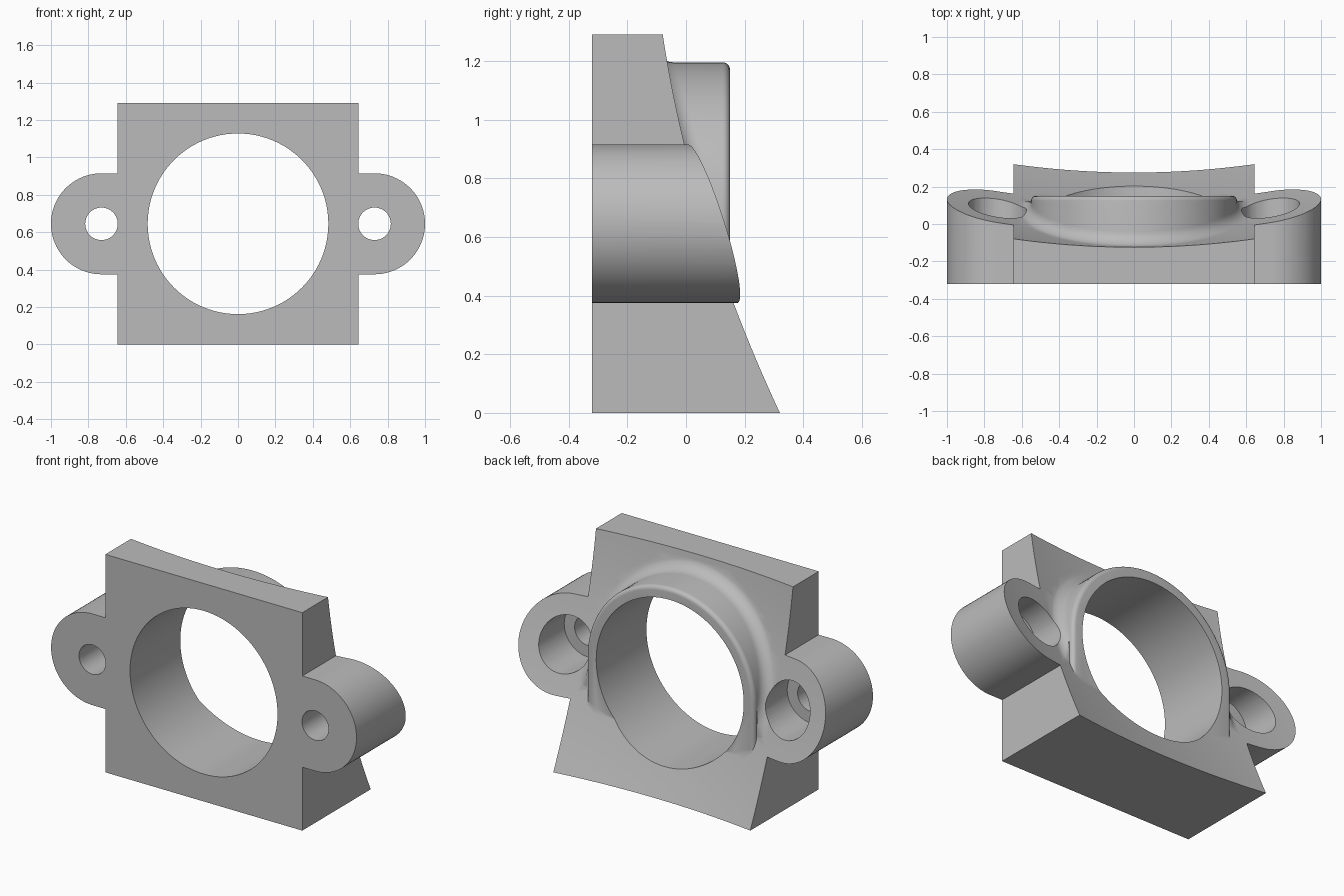
import bpy, bmesh
from math import sin, cos, pi, sqrt

old = bpy.data.objects.get("Cube")
if old:
    bpy.data.objects.remove(old, do_unlink=True)

MID = 0.645          # height of the bore axis and half width of the block
FRONT = -0.32
LUG_X = 0.73

grey = bpy.data.materials.new("plain grey")
grey.use_nodes = True
grey.diffuse_color = (0.5, 0.5, 0.5, 1)
grey.node_tree.nodes["Principled BSDF"].inputs["Base Color"].default_value = (0.5, 0.5, 0.5, 1)


def back(x, z):
    """Depth of the leaning, hollow back surface."""
    return 0.275 - 0.467 * z + 0.122 * z * z + 0.108 * x * x


def loft(name, rings):
    """Closed solid through matching rings of points."""
    bm = bmesh.new()
    loops = [[bm.verts.new(p) for p in ring] for ring in rings]
    n = len(loops[0])
    for a, b in zip(loops, loops[1:]):
        for i in range(n):
            j = (i + 1) % n
            bm.faces.new((a[i], a[j], b[j], b[i]))
    bm.faces.new(loops[0])
    bm.faces.new(loops[-1])
    bmesh.ops.recalc_face_normals(bm, faces=bm.faces)
    mesh = bpy.data.meshes.new(name)
    bm.to_mesh(mesh)
    bm.free()
    mesh.materials.append(grey)
    ob = bpy.data.objects.new(name, mesh)
    bpy.context.collection.objects.link(ob)
    return ob


def prism(name, outline, y0, y1):
    return loft(name, [[(x, y, z) for x, z in outline] for y in (y0, y1)])


def arc(cx, r, start, end, steps):
    return [(cx + r * cos(start + (end - start) * i / steps),
             MID + r * sin(start + (end - start) * i / steps)) for i in range(steps + 1)]


def cylinder(name, cx, r, y0, y1, steps=64):
    return prism(name, arc(cx, r, 0, 2 * pi, steps)[:-1], y0, y1)


def combine(target, tool, operation):
    tool.hide_render = True
    mod = target.modifiers.new(operation, 'BOOLEAN')
    mod.operation = operation
    mod.solver = 'EXACT'
    mod.object = tool
    bpy.context.view_layer.objects.active = target
    bpy.ops.object.modifier_apply(modifier=mod.name)
    bpy.data.objects.remove(tool, do_unlink=True)


# Square block with a rounded lug on each side
half = [(MID, 0)] + [(MID, MID - 0.27)] + arc(LUG_X, 0.27, -pi / 2, pi / 2, 40) \
    + [(MID, MID + 0.27), (MID, 2 * MID)]
outline = half + [(-x, z) for x, z in reversed(half)]
body = prism("flange_mount", outline, FRONT, 0.6)

# Curved cut that shapes the back
N = 32
xs = [-1.1 + 2.2 * i / N for i in range(N + 1)]
rows = []
for k in range(N + 1):
    z = -0.1 + 1.5 * k / N
    rows.append([(x, back(x, z), z) for x in xs] + [(1.1, 0.9, z), (-1.1, 0.9, z)])
combine(body, loft("back_cutter", rows), 'DIFFERENCE')

# Arched collar: straight legs, round top, filleted foot and rounded rim
R, FOOT, RIM, TOP = 0.55, 0.07, 0.025, 0.15
LEG = [0.2 + (MID - 0.2) * i / 12 for i in range(12)]
path = [(R, z, 1, 0) for z in LEG]
path += [(R * cos(a), MID + R * sin(a), cos(a), sin(a)) for a in [pi * i / 64 for i in range(65)]]
path += [(-R, z, -1, 0) for z in reversed(LEG)]


def ring(offset, depth):
    pts = [(x + nx * offset, z + nz * offset) for x, z, nx, nz in path]
    return [(x, depth(x, z), z) for x, z in pts]


rings = [ring(FOOT, lambda x, z: -0.25)]
for i in range(9):
    d = FOOT * (1 - sin(pi / 2 * i / 8))
    h = FOOT - sqrt(max(0, FOOT ** 2 - (FOOT - d) ** 2)) - 0.002
    rings.append(ring(d, lambda x, z, h=h: min(back(x, z) + h, TOP - RIM - 0.001)))
for i in range(7):
    a = pi / 2 * i / 6
    rings.append(ring(RIM * (cos(a) - 1), lambda x, z, a=a: TOP - RIM + RIM * sin(a)))
combine(body, loft("collar", rings), 'UNION')

# Main bore, then screw holes with counterbores
combine(body, cylinder("bore", 0, 0.483, -1, 1, 96), 'DIFFERENCE')
for side in (-1, 1):
    combine(body, cylinder("screw_hole", side * LUG_X, 0.087, -1, 1, 40), 'DIFFERENCE')
    combine(body, cylinder("counterbore", side * LUG_X, 0.155, -0.125, 1, 48), 'DIFFERENCE')

bpy.ops.object.select_all(action='DESELECT')
body.select_set(True)
bpy.context.view_layer.objects.active = body
bpy.ops.object.shade_smooth_by_angle(angle=pi / 6)
